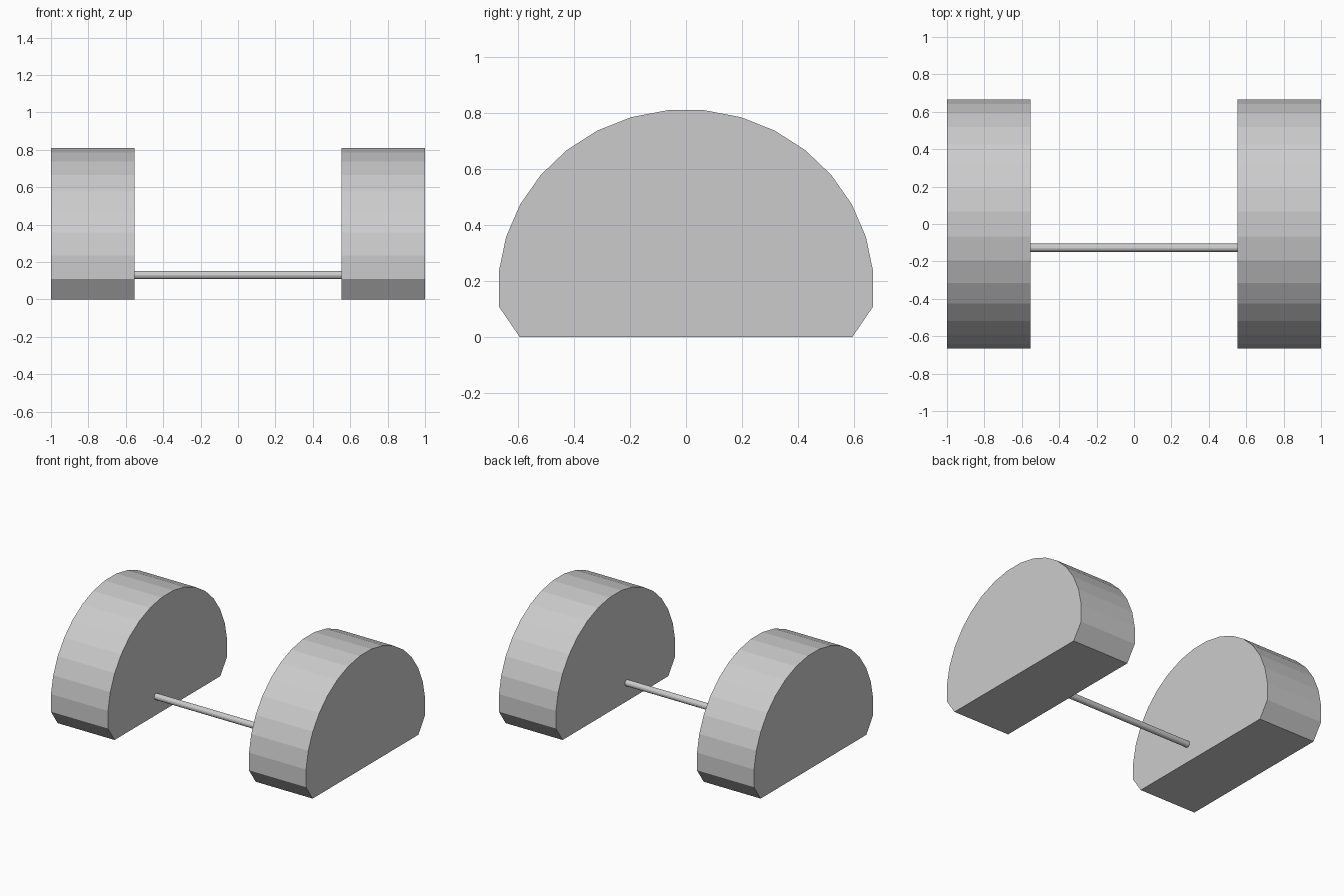
import bpy, bmesh, math

if "Cube" in bpy.data.objects:
    bpy.data.objects.remove(bpy.data.objects["Cube"])

INNER, OUTER = 0.553, 1.0

# half-round profile: 32-sided ellipse arc with a flattened base
profile = [(0.592, 0.0)]
for i in range(-1, 17):
    a = math.radians(5.625 + 11.25 * i)
    profile.append((0.67 * math.cos(a), 0.172 + 0.64 * math.sin(a)))
profile.append((-0.592, 0.0))


def extrude_x(name, points, x0, x1):
    bm = bmesh.new()
    face = bm.faces.new([bm.verts.new((x0, y, z)) for y, z in points])
    ext = bmesh.ops.extrude_face_region(bm, geom=[face])
    verts = [v for v in ext["geom"] if isinstance(v, bmesh.types.BMVert)]
    bmesh.ops.translate(bm, verts=verts, vec=(x1 - x0, 0, 0))
    bmesh.ops.recalc_face_normals(bm, faces=bm.faces)
    mesh = bpy.data.meshes.new(name)
    bm.to_mesh(mesh)
    bm.free()
    obj = bpy.data.objects.new(name, mesh)
    bpy.context.collection.objects.link(obj)
    return obj


# two flat-bottomed end blocks
extrude_x("left_block", profile, -OUTER, -INNER)
extrude_x("right_block", profile, INNER, OUTER)

# thin connecting rod
bpy.ops.mesh.primitive_cylinder_add(
    vertices=16, radius=0.022, depth=2 * INNER,
    location=(0, -0.127, 0.131), rotation=(0, math.pi / 2, 0))
bpy.context.object.name = "connecting_rod"
